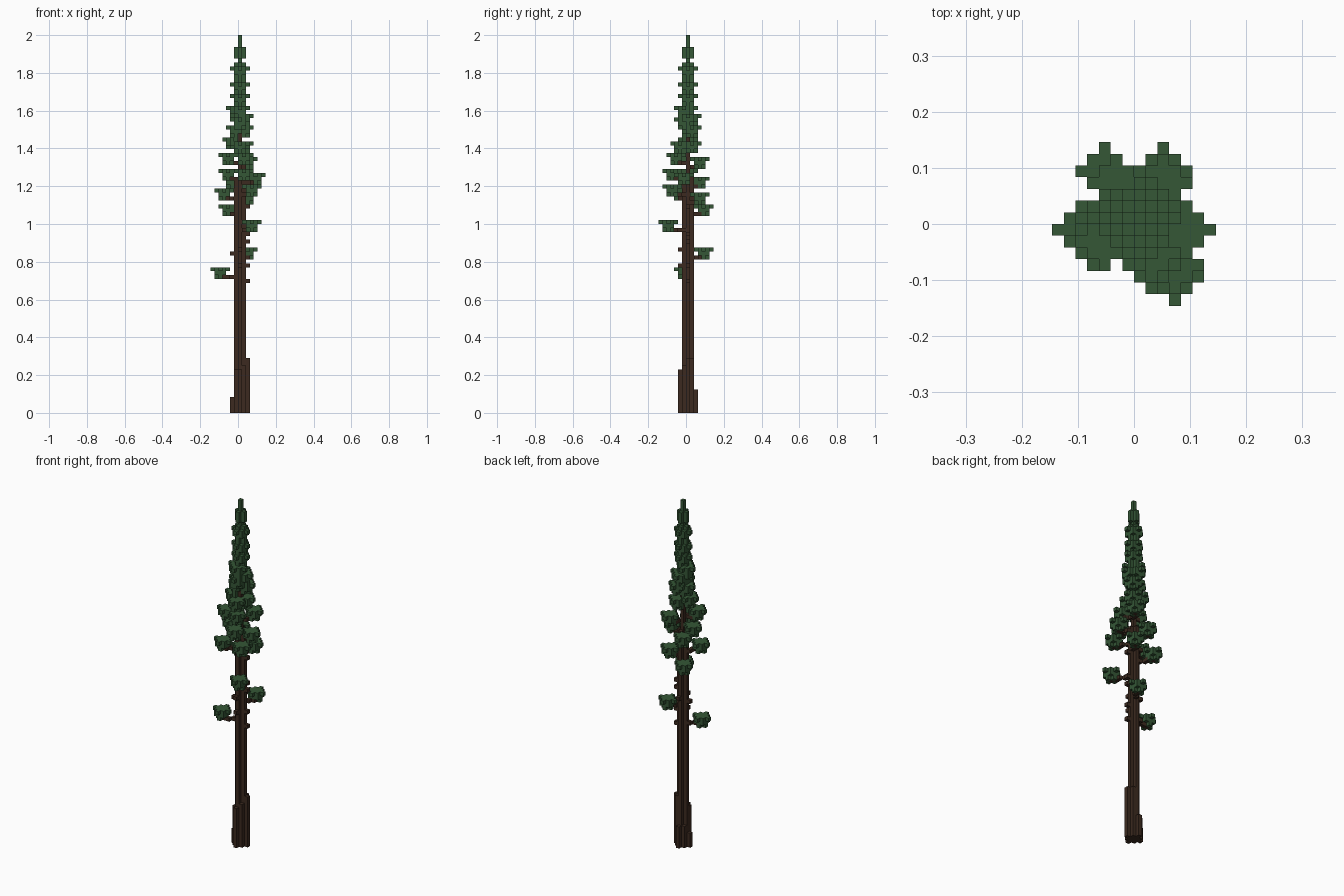
import bpy
import bmesh
from mathutils import Vector

if "Cube" in bpy.data.objects:
    bpy.data.objects.remove(bpy.data.objects["Cube"], do_unlink=True)

UNIT = 2 / 96  # edge of one block


def material(name, colour):
    mat = bpy.data.materials.new(name)
    mat.use_nodes = True
    mat.diffuse_color = (*colour, 1)
    mat.node_tree.nodes["Principled BSDF"].inputs["Base Color"].default_value = (*colour, 1)
    return mat


def diamond(cx, cy, z, radius):
    """One flat layer of blocks in a diamond."""
    span = range(-radius, radius + 1)
    return {(cx + i, cy + j, z) for i in span for j in span if abs(i) + abs(j) <= radius}


def column(x, y, bottom, top):
    return {(x, y, z) for z in range(bottom, top)}


def tuft(cx, cy, top):
    """Needle cluster: wide top layer over a square and a small cross."""
    square = {(cx + i, cy + j, top - 2) for i in (-1, 0, 1) for j in (-1, 0, 1)}
    return diamond(cx, cy, top - 1, 2) | square | diamond(cx, cy, top - 3, 1)


def branch(cx, cy, z):
    """Line of blocks from the trunk towards a cluster."""
    steps = max(abs(cx), abs(cy))
    return {(round(cx * s / steps), round(cy * s / steps), z) for s in range(1, steps + 1)}


def build(name, cells, solid, mat):
    """Mesh the exposed sides of a set of blocks."""
    bm = bmesh.new()
    verts = {}
    for cell in sorted(cells):
        for axis in range(3):
            for side in (0, 1):
                step = [0, 0, 0]
                step[axis] = 2 * side - 1
                if tuple(c + s for c, s in zip(cell, step)) in solid:
                    continue
                u, v = (axis + 1) % 3, (axis + 2) % 3
                ring = []
                for a, b in ((0, 0), (1, 0), (1, 1), (0, 1)):
                    corner = list(cell)
                    corner[axis] += side
                    corner[u] += a
                    corner[v] += b
                    key = tuple(corner)
                    if key not in verts:
                        verts[key] = bm.verts.new(Vector(key) * UNIT)
                    ring.append(verts[key])
                bm.faces.new(ring if side else ring[::-1])
    mesh = bpy.data.meshes.new(name)
    bm.to_mesh(mesh)
    bm.free()
    mesh.materials.append(mat)
    obj = bpy.data.objects.new(name, mesh)
    bpy.context.collection.objects.link(obj)


bark = material("dark_bark", (0.045, 0.023, 0.014))
needles = material("needle_green", (0.035, 0.095, 0.037))

# Trunk: cross-shaped shaft narrowing to a single column
trunk = column(0, 0, 0, 80)
for z in range(60):
    trunk |= diamond(0, 0, z, 1)

# Roots: uneven buttresses around the base
roots = set()
for x, y, height in ((2, 0, 14), (-2, 0, 4), (0, -2, 11), (0, 2, 6),
                     (1, -1, 12), (-1, -1, 11), (1, 1, 14), (-1, 1, 6)):
    roots |= column(x, y, 0, height)

# Needle clusters: x, y, top layer
lower = [(-5, -1, 37), (2, 4, 42), (3, -5, 49), (-3, 4, 53), (2, 3, 56),
         (-4, -2, 57), (3, -4, 58), (-2, 3, 60), (4, -1, 61), (1, -4, 62),
         (-3, 0, 62), (2, 3, 65), (-3, -2, 66), (1, -3, 66)]
upper = [(-2, 0, 70), (1, 1, 69), (0, -2, 69), (-1, 0, 73), (1, 1, 73),
         (0, -1, 75), (1, 0, 76), (0, 1, 76), (-1, 0, 78), (0, -1, 78),
         (0, 0, 81), (0, 0, 84), (0, 0, 88)]
foliage = set()
for spot in lower + upper:
    foliage |= tuft(*spot)

# Crown tip
for z in (81, 84, 88, 90, 91, 92):
    foliage |= diamond(0, 0, z, 1)
foliage |= column(0, 0, 80, 96)

# Branches under the clusters, and bare stubs on the shaft
branches = set()
for x, y, top in lower:
    branches |= branch(x, y, top - 3)
branches |= {(2, 0, 33), (2, 0, 37), (0, -2, 37), (-2, 0, 40), (0, -2, 41),
             (0, 2, 41), (2, 0, 43), (2, 0, 45), (-2, 0, 54), (2, 0, 52)}

# Give each block to one part only
roots -= trunk
branches -= trunk
foliage -= trunk | branches
solid = trunk | roots | branches | foliage
build("trunk", trunk, solid, bark)
build("roots", roots, solid, bark)
build("branches", branches, solid, bark)
build("foliage", foliage, solid, needles)
